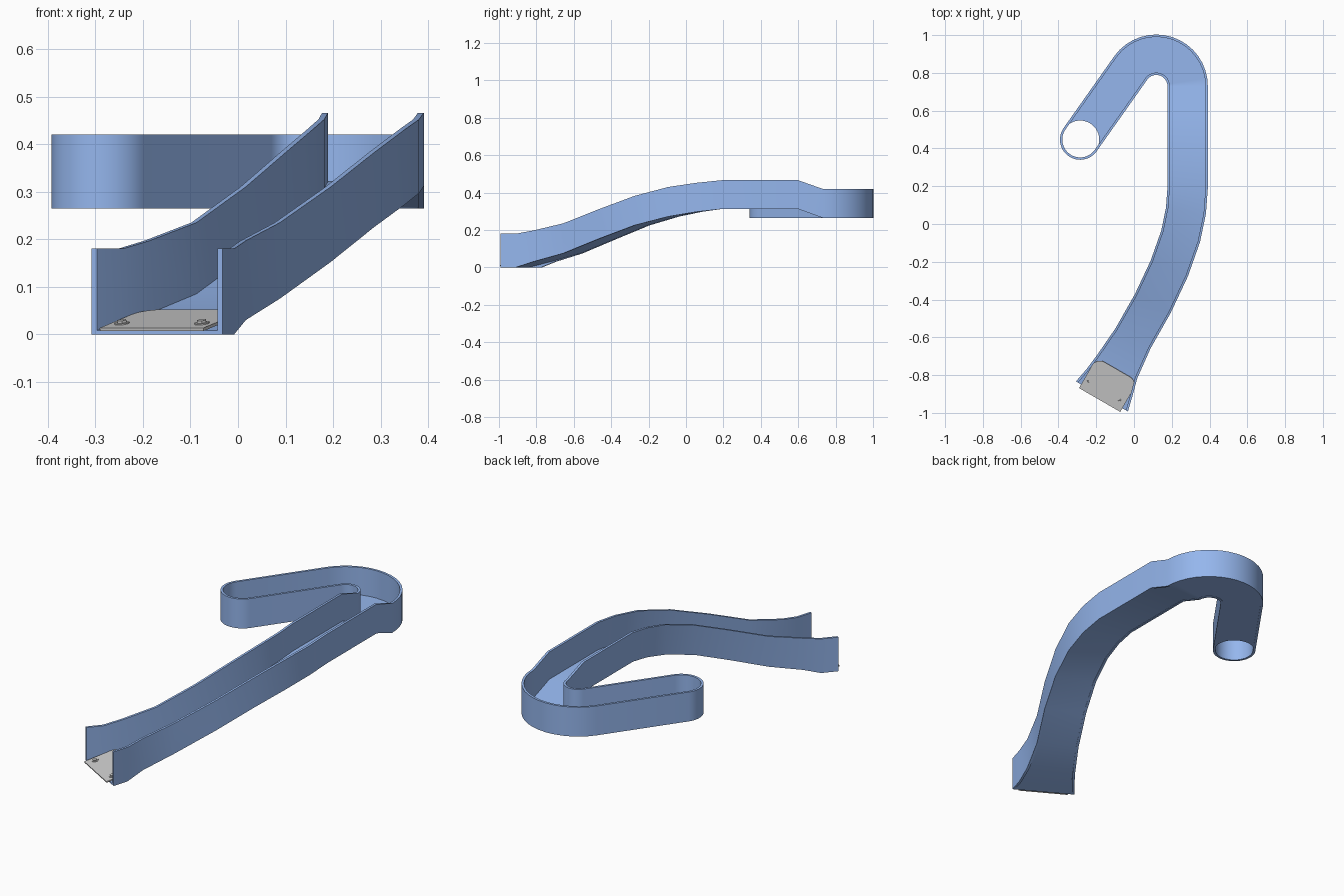
import bpy, math
from mathutils import Vector

if "Cube" in bpy.data.objects:
    bpy.data.objects.remove(bpy.data.objects["Cube"])

WALL, FLOOR, HW = 0.0125, 0.008, 0.107

# Stations: x, y, half width, wall bottom, wall top, floor height, heading (degrees or None)
st = [
    (-0.170, -0.913, 0.159, 0.000, 0.180, 0.000, 60),
    (-0.130, -0.840, 0.141, 0.000, 0.180, 0.017, 60),
    (-0.090, -0.757, 0.123, 0.030, 0.197, 0.036, 60),
    (-0.005, -0.605, HW, 0.075, 0.235, 0.077, None),
    (0.100, -0.420, HW, 0.152, 0.310, 0.154, None),
    (0.187, -0.235, HW, 0.225, 0.382, 0.227, None),
    (0.247, -0.065, HW, 0.272, 0.430, 0.274, None),
    (0.275, 0.070, HW, 0.297, 0.452, 0.299, None),
    (0.284, 0.190, HW, 0.312, 0.466, 0.314, 90),
    (0.284, 0.600, HW, 0.312, 0.466, 0.314, 90),
]
# Hairpin bend, then the straight tail
AX, AY, AR, SWEEP, STEPS = 0.118, 0.730, 0.166, 144, 16
for i in range(STEPS + 1):
    d = SWEEP * i / STEPS
    a = math.radians(d)
    st.append((AX + AR * math.cos(a), AY + AR * math.sin(a), HW,
               0.265, 0.42, 0.267, 90 + d))
st.append((-0.285, 0.447, HW, 0.265, 0.42, 0.267, 90 + SWEEP))


def heading(i):
    if st[i][6] is not None:
        a = math.radians(st[i][6])
        return Vector((math.cos(a), math.sin(a)))
    return Vector((st[i + 1][0] - st[i - 1][0], st[i + 1][1] - st[i - 1][1])).normalized()


def make(name, verts, faces, mat=None):
    me = bpy.data.meshes.new(name)
    me.from_pydata([tuple(v) for v in verts], [], faces)
    ob = bpy.data.objects.new(name, me)
    bpy.context.collection.objects.link(ob)
    if mat:
        me.materials.append(mat)
    bpy.ops.object.select_all(action='DESELECT')
    bpy.context.view_layer.objects.active = ob
    ob.select_set(True)
    bpy.ops.object.mode_set(mode='EDIT')
    bpy.ops.mesh.select_all(action='SELECT')
    bpy.ops.mesh.normals_make_consistent(inside=False)
    bpy.ops.object.mode_set(mode='OBJECT')
    bpy.ops.object.shade_smooth_by_angle(angle=math.radians(30))
    return ob


blue = bpy.data.materials.new("blue_plastic")
blue.diffuse_color = (0.30, 0.47, 0.85, 1)
blue.use_nodes = True
blue.node_tree.nodes["Principled BSDF"].inputs["Base Color"].default_value = blue.diffuse_color

# Side wall: one ribbon up the left edge, round the tail, back down the right
left, right = [], []
for i, (x, y, hw, zb, zt, zf, _) in enumerate(st):
    h = heading(i)
    n = Vector((-h.y, h.x))
    c = Vector((x, y))
    left.append((c + n * hw, n, zb, zt))
    right.append((c - n * hw, -n, zb, zt))
end, tail_h = Vector(st[-1][:2]), heading(len(st) - 1)
tail_n = Vector((-tail_h.y, tail_h.x))
cap = []
for i in range(1, 24):
    a = math.pi * i / 24
    n = tail_n * math.cos(a) + tail_h * math.sin(a)
    cap.append((end + n * HW, n, 0.265, 0.42))
ribbon = left + cap + right[::-1]
verts, faces = [], []
for p, n, zb, zt in ribbon:
    q = p - n * WALL
    verts += [(*p, zb), (*p, zt), (*q, zt), (*q, zb)]
for i in range(len(ribbon) - 1):
    for k in range(4):
        m = (k + 1) % 4
        faces.append((4 * i + k, 4 * i + m, 4 * i + 4 + m, 4 * i + 4 + k))
faces += [(0, 1, 2, 3), tuple(len(verts) - 4 + k for k in range(4))]
make("slide_wall", verts, faces, blue)

# Floor: strip ending in a concave arc that leaves a round opening
COLS = 20
verts, faces = [], []
for dz in (FLOOR, 0):
    for i, (x, y, hw, zb, zt, zf, _) in enumerate(st):
        h = heading(i)
        n = Vector((-h.y, h.x))
        w = hw - WALL * 0.5
        for k in range(COLS + 1):
            a = math.pi * k / COLS
            p = Vector((x, y)) + n * w * math.cos(a)
            if i == len(st) - 1:
                p -= h * w * math.sin(a)
            verts.append((*p, zf + dz))
R, C = len(st), COLS + 1
off = R * C
for i in range(R - 1):
    for k in range(COLS):
        q = (i * C + k, i * C + k + 1, (i + 1) * C + k + 1, (i + 1) * C + k)
        faces += [q, tuple(v + off for v in q[::-1])]
rim = ([k for k in range(C)] + [i * C + COLS for i in range(1, R)]
       + [(R - 1) * C + k for k in range(COLS - 1, -1, -1)]
       + [i * C for i in range(R - 2, 0, -1)])
for a, b in zip(rim, rim[1:] + rim[:1]):
    faces.append((a, b, b + off, a + off))
make("slide_floor", verts, faces, blue)

# Local frame of the sloping entry plate
F = Vector((0.5, 0.866, 0.21)).normalized()
S = Vector((0.866, -0.5, 0))
U = S.cross(F)
ORG = Vector((-0.181, -0.930, 0.004))


def prism(name, outline, z0, z1):
    m = len(outline)
    vs = [ORG + S * s + F * f + U * z for z in (z0, z1) for s, f in outline]
    fs = [tuple(range(m)), tuple(range(m, 2 * m))]
    fs += [(i, (i + 1) % m, m + (i + 1) % m, m + i) for i in range(m)]
    return make(name, vs, fs)


# Grey entry plate with rounded rear corners
half = [(0.126, 0)]
for i in range(7):
    a = math.radians(15 * i)
    half.append((0.078 + 0.048 * math.cos(a), 0.142 + 0.048 * math.sin(a)))
prism("entry_plate", half + [(-s, f) for s, f in half[::-1]], 0.003, 0.0095)

# Bolts: round washer and hexagonal head
for side, tag in ((-1, "left"), (1, "right")):
    for part, r, n, z0, z1 in (("washer", 0.016, 20, 0.008, 0.012),
                               ("head", 0.011, 6, 0.011, 0.017)):
        ring = [(side * 0.097 + r * math.cos(2 * math.pi * i / n),
                 0.045 + r * math.sin(2 * math.pi * i / n)) for i in range(n)]
        prism(f"bolt_{part}_{tag}", ring, z0, z1)
